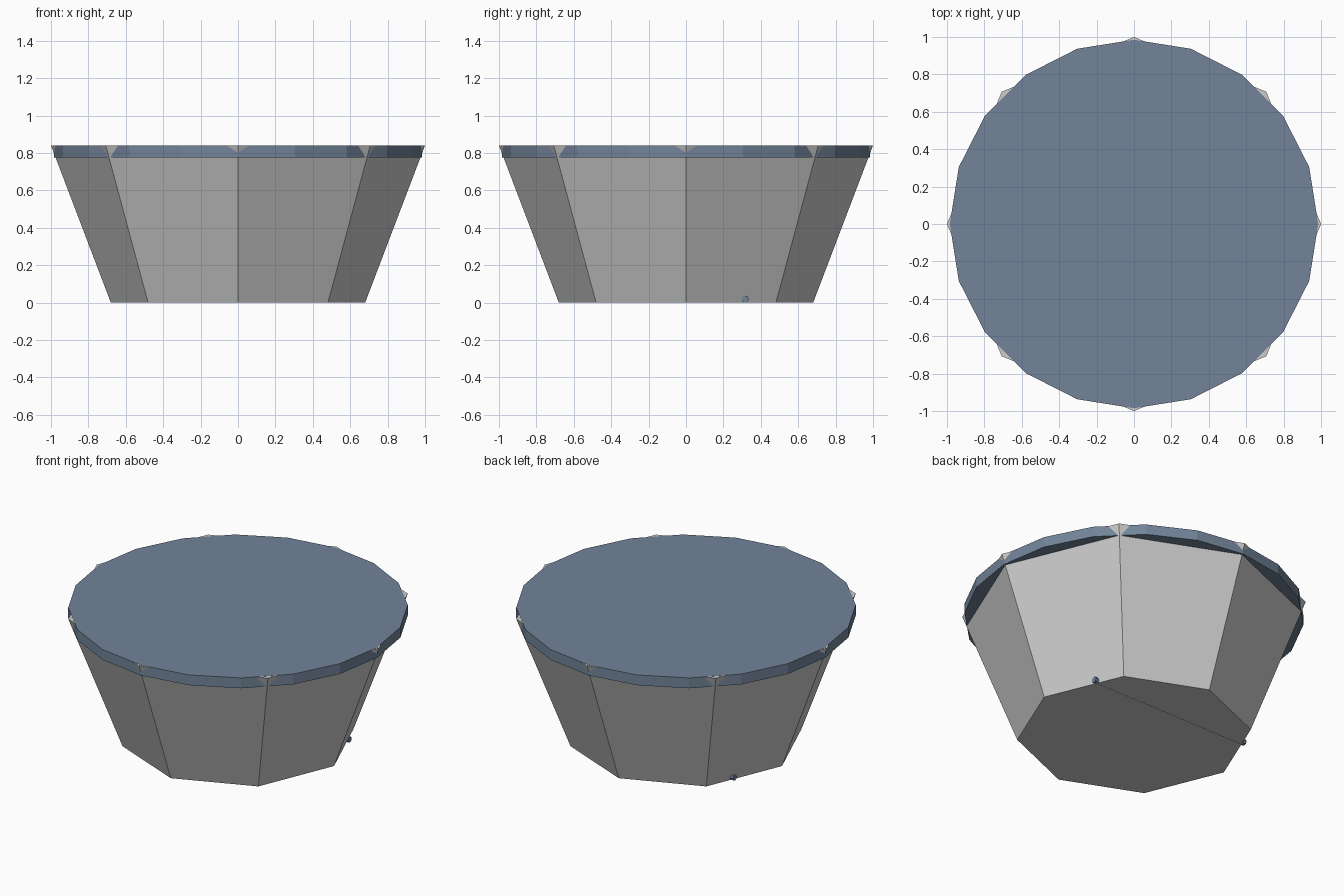
import bpy
from math import pi

if "Cube" in bpy.data.objects:
    bpy.data.objects.remove(bpy.data.objects["Cube"])

blue = bpy.data.materials.new("blue")
blue.diffuse_color = (0.17, 0.23, 0.32, 1)
blue.use_nodes = True
blue.node_tree.nodes["Principled BSDF"].inputs["Base Color"].default_value = blue.diffuse_color


def ring_solid(name, sides, r_low, r_high, z_low, z_high, mat=None):
    # Blender puts the first cone vertex on +y, so both solids have corners on the axes
    bpy.ops.mesh.primitive_cone_add(vertices=sides, radius1=r_low, radius2=r_high,
                                    depth=z_high - z_low,
                                    location=(0, 0, (z_low + z_high) / 2))
    obj = bpy.context.object
    obj.name = name
    if mat:
        obj.data.materials.append(mat)
    return obj


# Tapered eight-sided pot
ring_solid("pot_body", 8, 0.68, 1.0, 0, 0.84)

# Twenty-sided lid disc, flush with the rim
ring_solid("top_disc", 20, 0.985, 0.985, 0.775, 0.841, blue)

# Thin cross rod whose ends poke out near the base
bpy.ops.mesh.primitive_cylinder_add(vertices=8, radius=0.019, depth=1.14,
                                    location=(0, 0.317, 0.018),
                                    rotation=(0, pi / 2, 0))
rod = bpy.context.object
rod.name = "base_rod"
rod.data.materials.append(blue)
